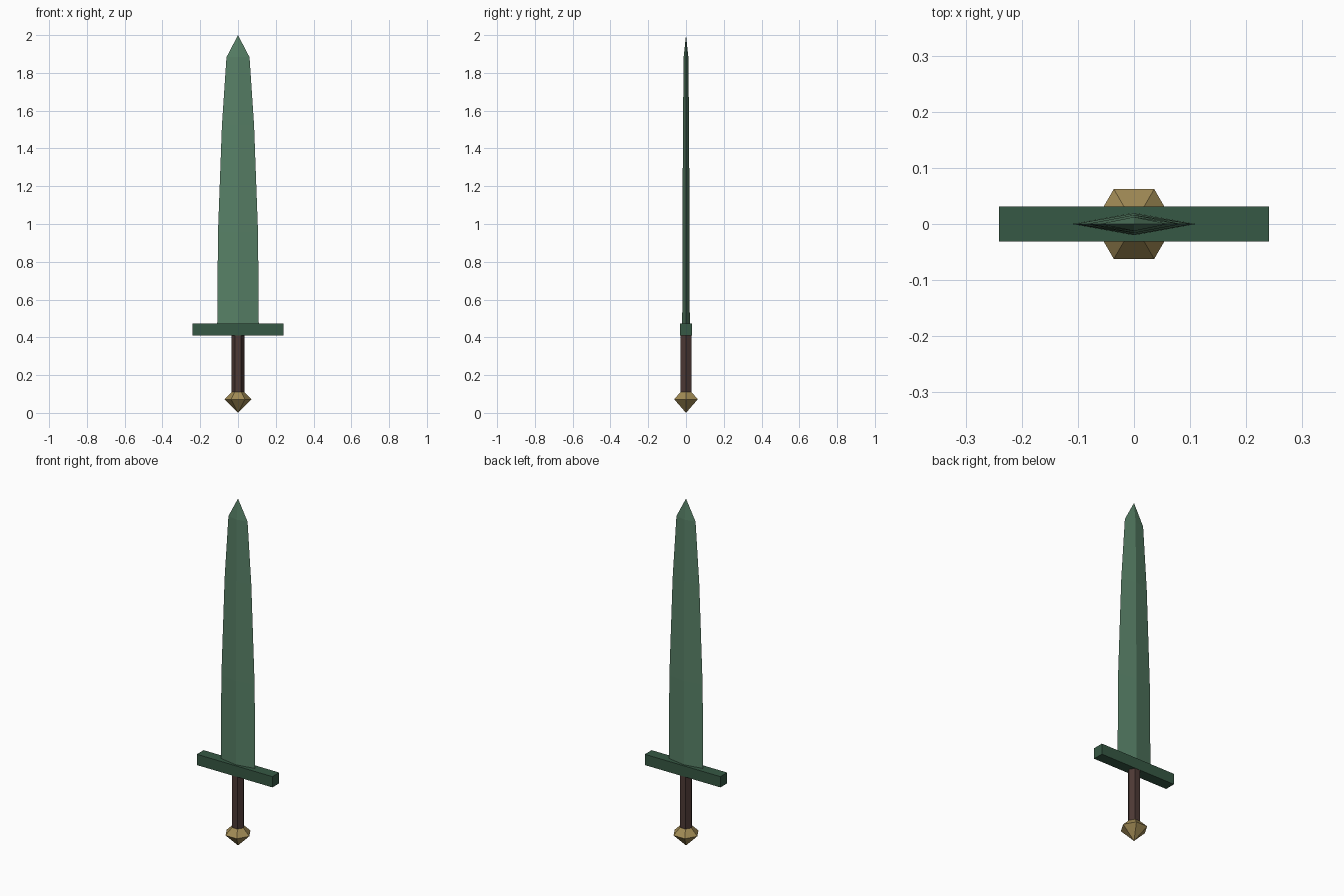
import bpy, bmesh, math

if "Cube" in bpy.data.objects:
    bpy.data.objects.remove(bpy.data.objects["Cube"])


def material(name, rgb):
    m = bpy.data.materials.new(name)
    m.diffuse_color = (*[(c / 255) ** 2.2 for c in rgb], 1)
    m.use_nodes = True
    m.node_tree.nodes["Principled BSDF"].inputs["Base Color"].default_value = m.diffuse_color
    return m


def loft(name, rings, mat):
    """Join closed rings of points with flat faces; a one-point ring is a tip."""
    bm = bmesh.new()
    loops = [[bm.verts.new(p) for p in ring] for ring in rings]
    for a, b in zip(loops, loops[1:]):
        n = max(len(a), len(b))
        for i in range(n):
            j = (i + 1) % n
            quad = [a[i % len(a)], a[j % len(a)], b[j % len(b)], b[i % len(b)]]
            bm.faces.new(list(dict.fromkeys(quad)))
    for end in (loops[0], loops[-1]):
        if len(end) > 2:
            bm.faces.new(end)
    bmesh.ops.recalc_face_normals(bm, faces=bm.faces)
    mesh = bpy.data.meshes.new(name)
    bm.to_mesh(mesh)
    bm.free()
    mesh.materials.append(mat)
    obj = bpy.data.objects.new(name, mesh)
    bpy.context.collection.objects.link(obj)
    return obj


def diamond(w, t, z):
    return [(w, 0, z), (0, t, z), (-w, 0, z), (0, -t, z)]


def rect(w, d, z):
    return [(w, d, z), (-w, d, z), (-w, -d, z), (w, -d, z)]


def hexagon(r, z):
    return [(r * math.cos(k * math.pi / 3), r * math.sin(k * math.pi / 3), z) for k in range(6)]


blade_green = material("blade green", (88, 127, 102))
guard_green = material("dark guard green", (57, 89, 70))
grip_brown = material("dark brown grip", (78, 60, 56))
pommel_gold = material("dull gold", (160, 138, 86))

# Blade: tapering diamond section with a pointed tip
loft("blade", [diamond(0.11, 0.02, 0.46), diamond(0.106, 0.019, 0.955),
               diamond(0.085, 0.016, 1.525), diamond(0.061, 0.0125, 1.883),
               [(0, 0, 2.0)]], blade_green)

# Crossguard: plain bar
loft("crossguard", [rect(0.241, 0.031, 0.411), rect(0.241, 0.031, 0.473)], guard_green)

# Grip: six-sided rod
loft("grip", [hexagon(0.034, 0.08), hexagon(0.034, 0.42)], grip_brown)

# Pommel: six-sided double cone
loft("pommel", [[(0, 0, 0)], hexagon(0.072, 0.072), [(0, 0, 0.144)]], pommel_gold)
